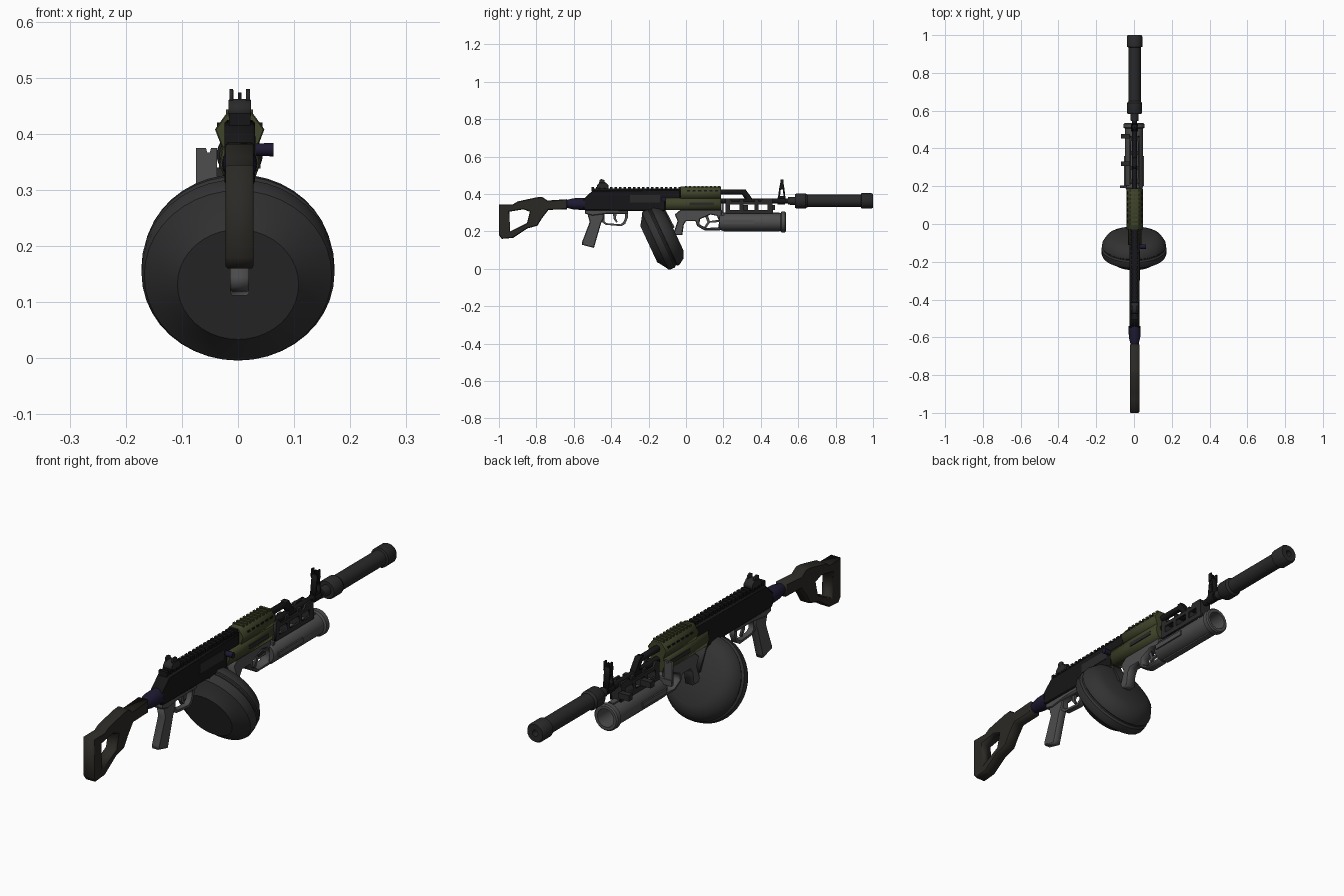
import bpy, bmesh, math
from mathutils import Matrix, Vector

CX = 0.003  # centre plane of the rifle


def mat(name, c):
    m = bpy.data.materials.new(name)
    m.diffuse_color = (*c, 1)
    return m


BLACK = mat("black_metal", (.008, .008, .009))
DARK = mat("dark_metal", (.022, .022, .023))
DRUM = mat("drum_metal", (.032, .032, .032))
GREY = mat("grey_metal", (.075, .075, .075))
OLIVE = mat("olive_polymer", (.05, .056, .022))
STOCK = mat("stock_polymer", (.024, .022, .018))
BLUE = mat("blued_steel", (.012, .01, .03))


def link(name, me, m, smooth=False):
    o = bpy.data.objects.new(name, me)
    bpy.context.collection.objects.link(o)
    me.materials.clear()
    me.materials.append(m)
    if smooth:
        bpy.ops.object.select_all(action='DESELECT')
        o.select_set(True)
        bpy.context.view_layer.objects.active = o
        bpy.ops.object.shade_smooth_by_angle(angle=math.radians(32))
    return o


# Extrude a flat outline (plus holes); axis 'x' reads (y, z), axis 'y' reads (x, z)
def plate(name, loops, lo, hi, m, axis='x', bev=0.0):
    cu = bpy.data.curves.new(name, 'CURVE')
    cu.dimensions, cu.fill_mode = '2D', 'BOTH'
    cu.extrude = (hi - lo) / 2 - bev
    cu.bevel_depth, cu.bevel_resolution, cu.offset = bev, 0, -bev
    for pts in loops:
        s = cu.splines.new('POLY')
        s.points.add(len(pts) - 1)
        for p, (a, b) in zip(s.points, pts):
            p.co = (a, b, 0, 1)
        s.use_cyclic_u = True
    tmp = bpy.data.objects.new("tmp", cu)
    bpy.context.collection.objects.link(tmp)
    dg = bpy.context.evaluated_depsgraph_get()
    me = bpy.data.meshes.new_from_object(tmp.evaluated_get(dg))
    bpy.data.objects.remove(tmp)
    c = (lo + hi) / 2
    if axis == 'x':
        M = Matrix(((0, 0, 1, c), (1, 0, 0, 0), (0, 1, 0, 0), (0, 0, 0, 1)))
    else:
        M = Matrix(((1, 0, 0, 0), (0, 0, -1, c), (0, 1, 0, 0), (0, 0, 0, 1)))
    me.transform(M)
    return link(name, me, m)


def side(name, loops, w, m, bev=0.0, x=CX):
    return plate(name, loops, x - w / 2, x + w / 2, m, 'x', bev)


# Turned part along y: profile of (along, radius)
def lathe(name, prof, loc, m, tilt=0, seg=32):
    bm = bmesh.new()
    vs = [bm.verts.new((0, a, r)) for a, r in prof]
    es = [bm.edges.new(p) for p in zip(vs, vs[1:])]
    bmesh.ops.spin(bm, geom=vs + es, axis=(0, 1, 0), cent=(0, 0, 0),
                   angle=math.tau, steps=seg, use_duplicate=False)
    bmesh.ops.remove_doubles(bm, verts=bm.verts, dist=1e-5)
    bmesh.ops.recalc_face_normals(bm, faces=bm.faces)
    me = bpy.data.meshes.new(name)
    bm.to_mesh(me)
    me.transform(Matrix.Translation(loc) @ Matrix.Rotation(math.radians(tilt), 4, 'X'))
    return link(name, me, m, True)


def boxes(name, items, m):  # items: (x0, x1, y0, y1, z0, z1)
    bm = bmesh.new()
    for x0, x1, y0, y1, z0, z1 in items:
        M = Matrix.Translation(((x0 + x1) / 2, (y0 + y1) / 2, (z0 + z1) / 2))
        bmesh.ops.create_cube(bm, size=1, matrix=M @ Matrix.Diagonal((x1 - x0, y1 - y0, z1 - z0, 1)))
    me = bpy.data.meshes.new(name)
    bm.to_mesh(me)
    return link(name, me, m)


def tube(name, pts, r, m):
    cu = bpy.data.curves.new(name, 'CURVE')
    cu.dimensions, cu.bevel_depth, cu.bevel_resolution, cu.use_fill_caps = '3D', r, 2, True
    s = cu.splines.new('POLY')
    s.points.add(len(pts) - 1)
    for p, c in zip(s.points, pts):
        p.co = (*c, 1)
    o = bpy.data.objects.new(name, cu)
    bpy.context.collection.objects.link(o)
    cu.materials.append(m)


# Skeleton stock and its hinge
side("stock", [[(-1, .345), (-.925, .345), (-.9, .36), (-.8, .382), (-.77, .385), (-.74, .365), (-.635, .372),
                (-.635, .318), (-.735, .315), (-.77, .27), (-.795, .23), (-.85, .215), (-.925, .165), (-.985, .16),
                (-1, .18)],
               [(-.945, .305), (-.87, .318), (-.835, .305), (-.85, .245), (-.875, .232), (-.94, .2)]],
     .05, STOCK, .004)
lathe("stock_hinge", [(-.66, 0), (-.66, .02), (-.635, .022), (-.6, .03), (-.56, .032), (-.54, .032), (-.54, 0)],
      (CX, 0, .347), BLUE, seg=16)

# Receiver, top rail and lower frame
side("receiver", [[(-.555, .335), (-.55, .37), (-.5, .418), (-.03, .425), (-.03, .372), (-.11, .372), (-.11, .308),
                   (-.54, .312)]], .054, BLACK, .005)
boxes("top_rail", [(CX - .019, CX + .019, -.505 + i * .0245, -.491 + i * .0245, .415, .437) for i in range(20)]
      + [(CX - .014, CX + .014, -.5, -.03, .415, .43)], BLACK)
side("lower_frame", [[(-.54, .318), (-.54, .295), (-.5, .285), (-.42, .295), (-.31, .295), (-.31, .318)]],
     .044, GREY, .003)
boxes("ejection_port", [(CX + .025, CX + .029, -.3, -.14, .355, .395)], DARK)
lathe("charging_handle", [(-.012, 0), (-.012, .01), (.045, .012), (.045, 0)], (0, 0, 0), BLUE, seg=12).matrix_world = (
    Matrix.Translation((.018, -.12, .372)) @ Matrix.Rotation(-math.pi / 2, 4, 'Z'))

# Pistol grip, trigger guard and trigger
side("pistol_grip", [[(-.53, .305), (-.44, .305), (-.44, .27), (-.455, .24), (-.487, .13), (-.492, .112), (-.555, .128),
                      (-.555, .145), (-.515, .25)]], .034, GREY, .004)
side("trigger_guard", [[(-.445, .3), (-.31, .3), (-.31, .275), (-.325, .24), (-.345, .228), (-.43, .235),
                        (-.45, .25)],
                       [(-.437, .292), (-.325, .292), (-.325, .275), (-.335, .25), (-.35, .238), (-.425, .244),
                        (-.437, .255)]], .024, GREY)
side("trigger", [[(-.39, .3), (-.37, .3), (-.375, .27), (-.365, .25), (-.373, .248), (-.388, .268)]], .01, GREY)

# Rear sight
side("rear_sight_base", [[(-.475, .43), (-.475, .448), (-.462, .462), (-.43, .462), (-.415, .448), (-.415, .43)]],
     .04, DARK, .002)
for s in (-1, 1):
    side("rear_sight_ear", [[(-.465, .455), (-.462, .475), (-.452, .48), (-.437, .475), (-.432, .455)]],
         .007, DARK, x=CX + s * .015)

# Tilted drum magazine with a neck into the receiver
lathe("drum_magazine", [(-.074, 0), (-.074, .108), (-.066, .118), (-.045, .15), (-.036, .167), (-.026, .172),
                        (.0, .172), (.008, .165), (.014, .165), (.018, .17), (.03, .168), (.062, .148), (.08, .112),
                        (.08, 0)], (0, -.132, .163), DRUM, tilt=25, seg=40)
side("magazine_neck", [[(-.235, .315), (-.11, .315), (-.06, .22), (-.18, .2)]], .046, DRUM)

# Handguard: angular upper cover and lower shell
plate("upper_handguard", [[(CX + x, z) for x, z in ((-.02, .44), (.02, .44), (.027, .432), (.044, .408), (.03, .372),
                          (-.03, .372), (-.044, .408), (-.027, .432))]], -.03, .188, OLIVE, 'y', .002)
plate("lower_handguard", [[(CX + x, z) for x, z in ((-.031, .378), (.031, .378), (.036, .345), (.025, .314),
                          (-.025, .314), (-.036, .345))]], -.11, .188, OLIVE, 'y', .002)
boxes("handguard_ribs", [(CX - .024, CX + .024, i * .022 - .005, i * .022 + .006, .43, .444) for i in range(9)], OLIVE)
for s in (-1, 1):
    xs = sorted((CX + s * .028, CX + s * .0405))
    boxes("handguard_vents", [(*xs, .005 + i * .03, .022 + i * .03, .412, .42) for i in range(6)], BLACK)
    xs = sorted((CX + s * .025, CX + s * .037))
    boxes("handguard_panel", [(*xs, .02, .15, .338, .355)], DARK)

# Barrel, gas tube and muzzle suppressor
AXIS = .363
lathe("barrel", [(.1, 0), (.1, .014), (.49, .014), (.49, .018), (.53, .018), (.53, .013), (.6, .013), (.6, 0)],
      (CX, 0, AXIS), BLACK, seg=20)
lathe("suppressor", [(.545, 0), (.545, .02), (.583, .022), (.583, .036), (.59, .04), (.64, .04), (.65, .033),
                     (.935, .033), (.938, .041), (.992, .041), (1, .036), (1, .013), (.93, .013), (.93, 0)],
      (CX, 0, AXIS), DARK)
tube("gas_tube", [(CX, .18, .41), (CX, .305, .41), (CX, .335, .37)], .014, BLACK)
side("gas_block", [[(.295, .425), (.318, .425), (.352, .378), (.352, .35), (.29, .35), (.29, .372), (.322, .375)]],
     .026, BLACK, .002)

# Front sight tower
side("front_sight_tower", [[(.488, .35), (.498, .43), (.503, .455), (.522, .455), (.526, .43), (.535, .35)],
                           [(.503, .39), (.507, .425), (.518, .425), (.521, .39)]], .026, BLACK, .002)
for s in (-1, 1):
    side("front_sight_ear", [[(.503, .445), (.505, .478), (.52, .478), (.522, .445)]], .006, BLACK, x=CX + s * .014)
boxes("front_sight_post", [(CX - .003, CX + .003, .508, .516, .45, .474),
                           (CX - .016, CX + .016, .503, .522, .44, .45)], BLACK)

# Launcher mount: pair of slotted side plates
for s in (-1, 1):
    side("launcher_mount", [[(.21, .295), (.21, .375), (.235, .375), (.245, .36), (.4, .36), (.41, .375), (.46, .375),
                             (.465, .295)],
                            [(.235, .315), (.235, .345), (.285, .345), (.285, .315)],
                            [(.305, .315), (.305, .345), (.365, .345), (.365, .315)],
                            [(.385, .315), (.385, .345), (.435, .345), (.435, .315)]],
         .008, DARK, x=CX + s * .022)
boxes("mount_blocks", [(CX - .022, CX + .022, y, y + .022, .295, .372) for y in (.213, .286, .365, .44)], DARK)
boxes("mount_knobs", [(-.068, -.02, y - .012, y + .012, .315, .34) for y in (.32, .465)], DARK)

# Under-barrel launcher: hollow tube, grip body with guard, trigger and leaf sight
lathe("launcher_tube", [(.18, 0), (.18, .04), (.195, .047), (.505, .047), (.51, .055), (.53, .055), (.535, .05),
                        (.535, .038), (.25, .036), (.25, 0)], (0, 0, .25), GREY)
boxes("launcher_tube_rails", [(-.012, .012, .2, .5, .29, .302), (-.012, .012, .2, .5, .199, .21),
                              (-.052, .052, .2, .36, .24, .26)], GREY)
side("launcher_grip", [[(-.07, .18), (-.045, .255), (-.06, .29), (-.03, .315), (.19, .315), (.19, .215), (.18, .205),
                        (.1, .205), (.06, .228), (.05, .255), (0, .255), (-.012, .235), (-.02, .18)],
                       [(.075, .265), (.13, .29), (.165, .283), (.178, .255), (.172, .222), (.107, .218),
                        (.072, .238)]], .042, GREY, .004, x=0)
side("launcher_trigger", [[(.1, .285), (.115, .29), (.127, .255), (.176, .262), (.176, .25), (.127, .246), (.105, .214),
                           (.093, .218), (.115, .25)]], .012, GREY, x=0)
plate("leaf_sight", [[(-.075, .285), (-.075, .375), (-.057, .375), (-.055, .367), (-.05, .367), (-.048, .375),
                      (-.037, .375), (-.037, .285)]], .19, .2, GREY, 'y')
boxes("leaf_sight_arm", [(-.075, .03, .19, .204, .275, .3)], GREY)
